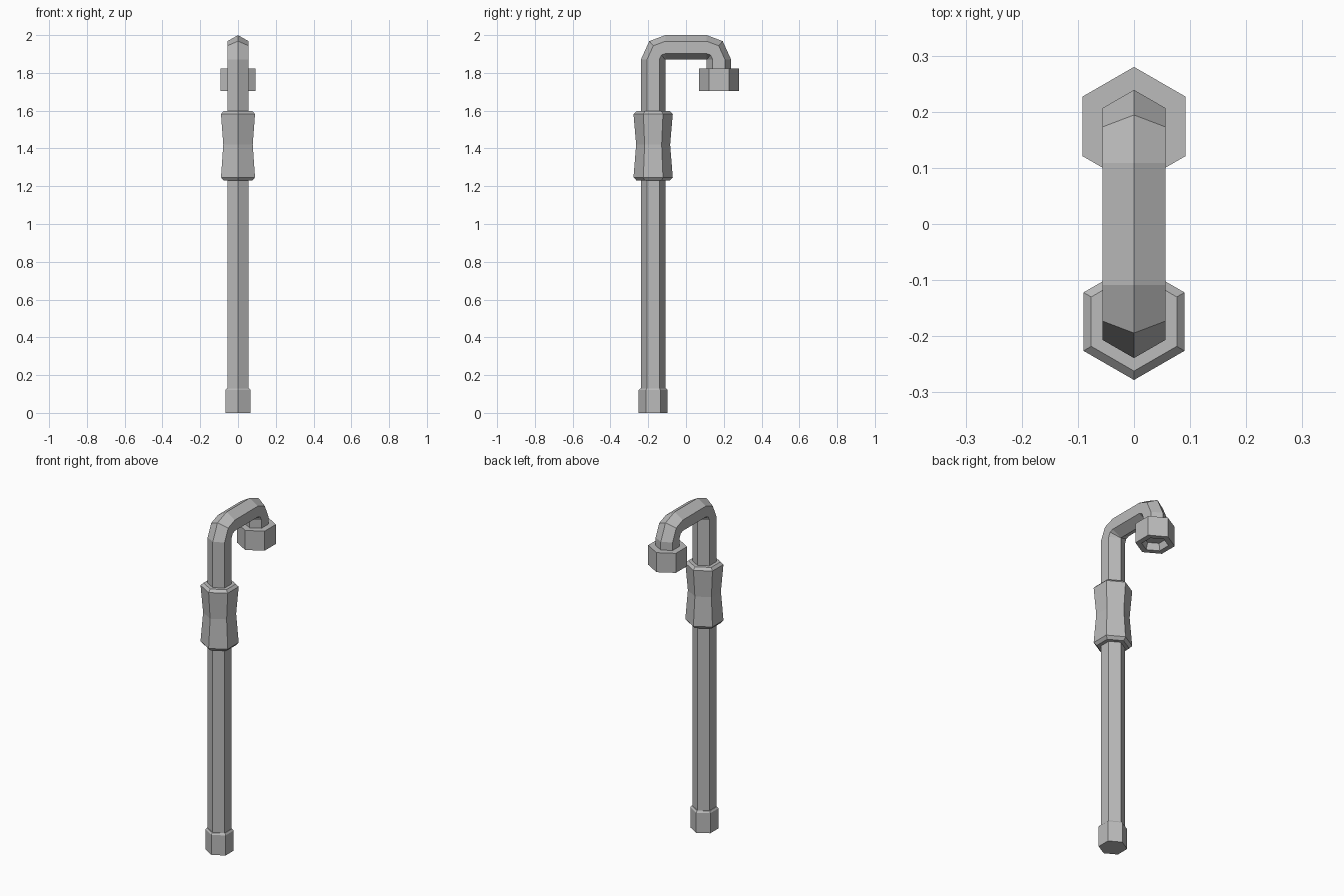
import bpy, bmesh
from math import sin, cos, pi, radians
from mathutils import Vector

cube = bpy.data.objects.get("Cube")
if cube:
    bpy.data.objects.remove(cube)

SIDES = 6
POST_Y = -0.174
HEAD_Y = 0.174

metal = bpy.data.materials.new("grey metal")
metal.use_nodes = True
colour = (0.5, 0.5, 0.5, 1)
metal.diffuse_color = colour
metal.node_tree.nodes["Principled BSDF"].inputs["Base Color"].default_value = colour


def hexagon(centre, radius, outward):
    """Ring of points with a corner pointing along the outward direction."""
    side = Vector((1, 0, 0))
    return [centre + radius * (cos(a) * outward + sin(a) * side)
            for a in (2 * pi * k / SIDES for k in range(SIDES))]


def skin(name, rings):
    """Bridge successive rings and cap both ends."""
    bm = bmesh.new()
    loops = [[bm.verts.new(p) for p in ring] for ring in rings]
    for a, b in zip(loops, loops[1:]):
        for i in range(SIDES):
            j = (i + 1) % SIDES
            bm.faces.new((a[i], a[j], b[j], b[i]))
    bm.faces.new(loops[0])
    bm.faces.new(loops[-1])
    bmesh.ops.remove_doubles(bm, verts=bm.verts, dist=0.0005)
    bmesh.ops.recalc_face_normals(bm, faces=bm.faces)
    mesh = bpy.data.meshes.new(name)
    bm.to_mesh(mesh)
    bm.free()
    mesh.materials.append(metal)
    obj = bpy.data.objects.new(name, mesh)
    bpy.context.collection.objects.link(obj)
    return obj


def hex_turned(name, y, profile):
    """Six-sided upright solid from (radius, height) pairs."""
    return skin(name, [hexagon(Vector((0, y, z)), r, Vector((0, -1, 0)))
                       for r, z in profile])


# Bent pipe: upright post, two tight elbows and a short drop into the head
PIPE_R, BEND_Z, BEND_Y = 0.065, 1.87, 0.109
stations = [(POST_Y, 0.1, 180)]
for pivot, angles in ((-BEND_Y, (180, 131, 90)), (BEND_Y, (90, 49, 0))):
    for deg in angles:
        a = radians(deg)
        stations.append((pivot + PIPE_R * cos(a), BEND_Z + PIPE_R * sin(a), deg))
stations.append((HEAD_Y, 1.79, 0))
skin("bent_pipe", [hexagon(Vector((0, y, z)), PIPE_R,
                           Vector((0, cos(radians(d)), sin(radians(d)))))
                   for y, z, d in stations])

# Foot cap with a small top bevel
hex_turned("foot_cap", POST_Y, [(0.077, 0), (0.077, 0.12), (0.069, 0.13)])

# Waisted grip sleeve with bevelled ends
hex_turned("grip_sleeve", POST_Y, [(0.088, 1.23), (0.104, 1.247), (0.09, 1.42),
                                   (0.104, 1.582), (0.088, 1.597)])

# Hollow head nut, open underneath
hex_turned("head_nut", HEAD_Y, [(0.106, 1.822), (0.106, 1.705),
                                (0.072, 1.705), (0.062, 1.745)])
